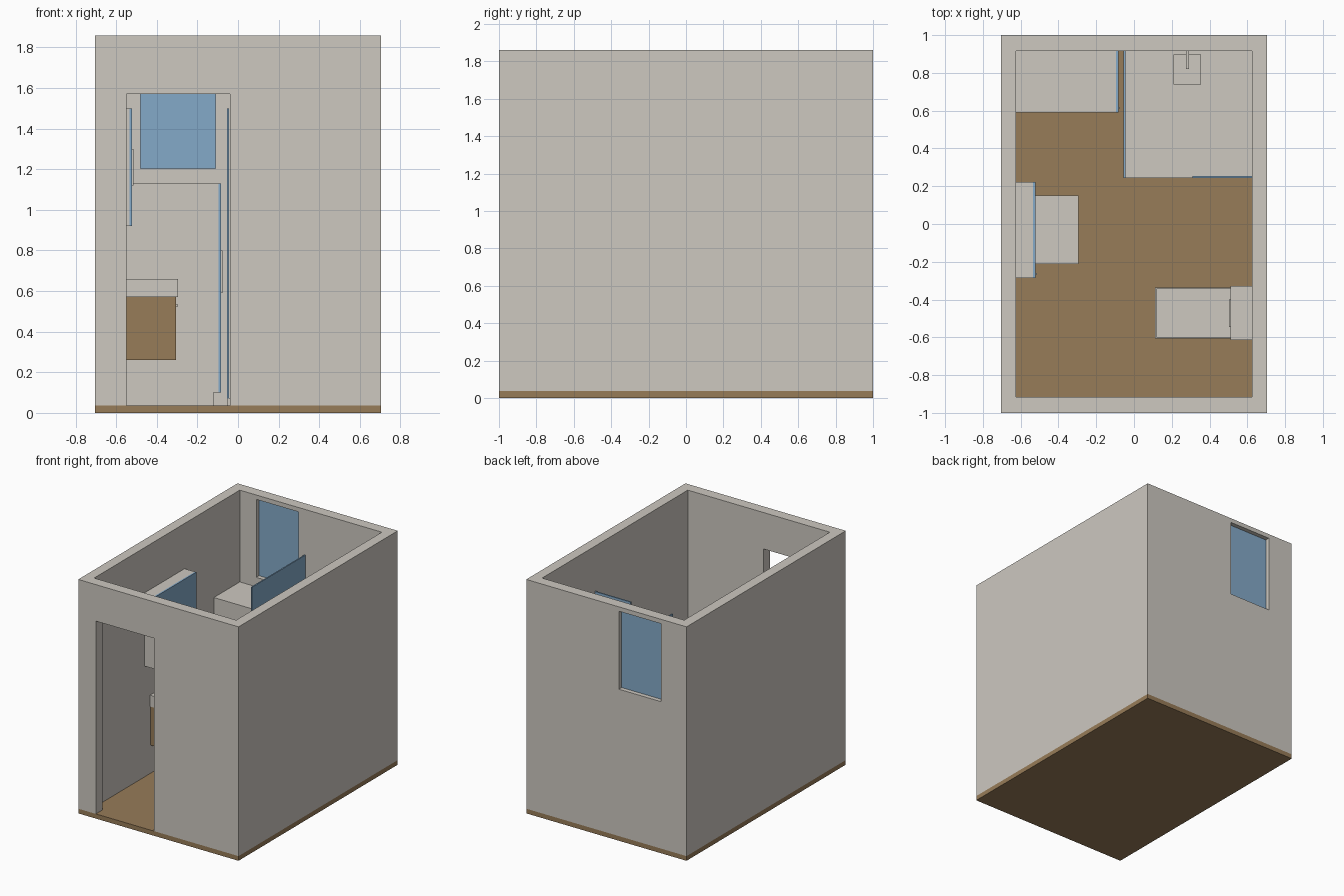
import bpy, bmesh

old = bpy.data.objects.get("Cube")
if old:
    bpy.data.objects.remove(old, do_unlink=True)


def material(name, colour):
    m = bpy.data.materials.new(name)
    m.use_nodes = True
    m.diffuse_color = (*colour, 1)
    m.node_tree.nodes["Principled BSDF"].inputs["Base Color"].default_value = (*colour, 1)
    return m


GREY = material("warm grey", (0.61, 0.58, 0.53))
BROWN = material("wood brown", (0.31, 0.20, 0.098))
BLUE = material("glass blue", (0.23, 0.40, 0.58))


def box(name, x, y, z, mat=GREY):
    """Box from its (min, max) range on each axis."""
    bm = bmesh.new()
    bmesh.ops.create_cube(bm, size=1)
    for v in bm.verts:
        v.co = [r[0] if c < 0 else r[1] for c, r in zip(v.co, (x, y, z))]
    mesh = bpy.data.meshes.new(name)
    bm.to_mesh(mesh)
    bm.free()
    mesh.materials.append(mat)
    obj = bpy.data.objects.new(name, mesh)
    bpy.context.collection.objects.link(obj)
    return obj


def cut(target, x, y, z):
    """Subtract a box and bake the result."""
    cutter = box("cutter", x, y, z)
    cutter.hide_render = True
    mod = target.modifiers.new("cut", 'BOOLEAN')
    mod.operation = 'DIFFERENCE'
    mod.solver = 'EXACT'
    mod.object = cutter
    bpy.context.view_layer.objects.active = target
    bpy.ops.object.modifier_apply(modifier=mod.name)
    bpy.data.objects.remove(cutter, do_unlink=True)


# Room shell
WX, WY, FLOOR, TOP = 0.625, 0.915, 0.037, 1.86
box("floor", (-0.705, 0.705), (-1, 1), (0, FLOOR), BROWN)
walls = box("walls", (-0.705, 0.705), (-1, 1), (FLOOR, TOP))
cut(walls, (-WX, WX), (-WY, WY), (-0.1, 2))
cut(walls, (-0.55, -0.04), (-1.1, -0.8), (-0.1, 1.57))
WINDOW_X, WINDOW_Z = (-0.48, -0.11), (1.205, 1.825)
cut(walls, WINDOW_X, (0.8, 1.1), WINDOW_Z)
box("window_pane", WINDOW_X, (0.95, 0.965), WINDOW_Z, BLUE)

# Tall cabinet with recessed plinth, glass door and handle
box("cabinet_plinth", (-WX, -0.12), (0.59, WY), (FLOOR, 0.1))
box("cabinet_body", (-WX, -0.095), (0.59, WY), (0.1, 1.13))
box("cabinet_door", (-0.095, -0.083), (0.59, WY), (0.1, 1.13), BLUE)
box("cabinet_handle", (-0.083, -0.076), (0.61, 0.62), (0.59, 0.8))

# Mirror cabinet
box("mirror_cabinet_body", (-WX, -0.535), (-0.285, 0.222), (0.92, 1.5))
box("mirror_door", (-0.535, -0.522), (-0.285, 0.222), (0.92, 1.5), BLUE)
box("mirror_handle", (-0.522, -0.514), (-0.27, -0.26), (1.12, 1.3))

# Wall-hung vanity
box("vanity_cabinet", (-WX, -0.305), (-0.205, 0.145), (0.26, 0.57), BROWN)
box("vanity_handle", (-0.305, -0.296), (-0.1, 0.04), (0.525, 0.535))
box("basin", (-WX, -0.295), (-0.213, 0.15), (0.57, 0.66))

# Toilet
box("toilet_bowl", (0.11, 0.51), (-0.605, -0.335), (FLOOR, 0.32))
box("toilet_lid", (0.118, 0.51), (-0.6, -0.342), (0.32, 0.345))
box("toilet_tank", (0.51, WX), (-0.613, -0.328), (FLOOR, 0.65))
box("flush_plate", (0.504, 0.51), (-0.545, -0.4), (0.5, 0.59))

# Shower
box("shower_tray", (-0.055, WX), (0.243, WY), (FLOOR, 0.07))
box("shower_side_glass", (-0.055, -0.045), (0.243, WY), (0.07, 1.5), BLUE)
box("shower_door_glass", (0.31, WX), (0.243, 0.253), (0.07, 1.5), BLUE)
box("shower_head", (0.21, 0.355), (0.738, 0.897), (1.46, 1.475))
box("shower_arm", (0.275, 0.29), (0.82, WY), (1.475, 1.49))
